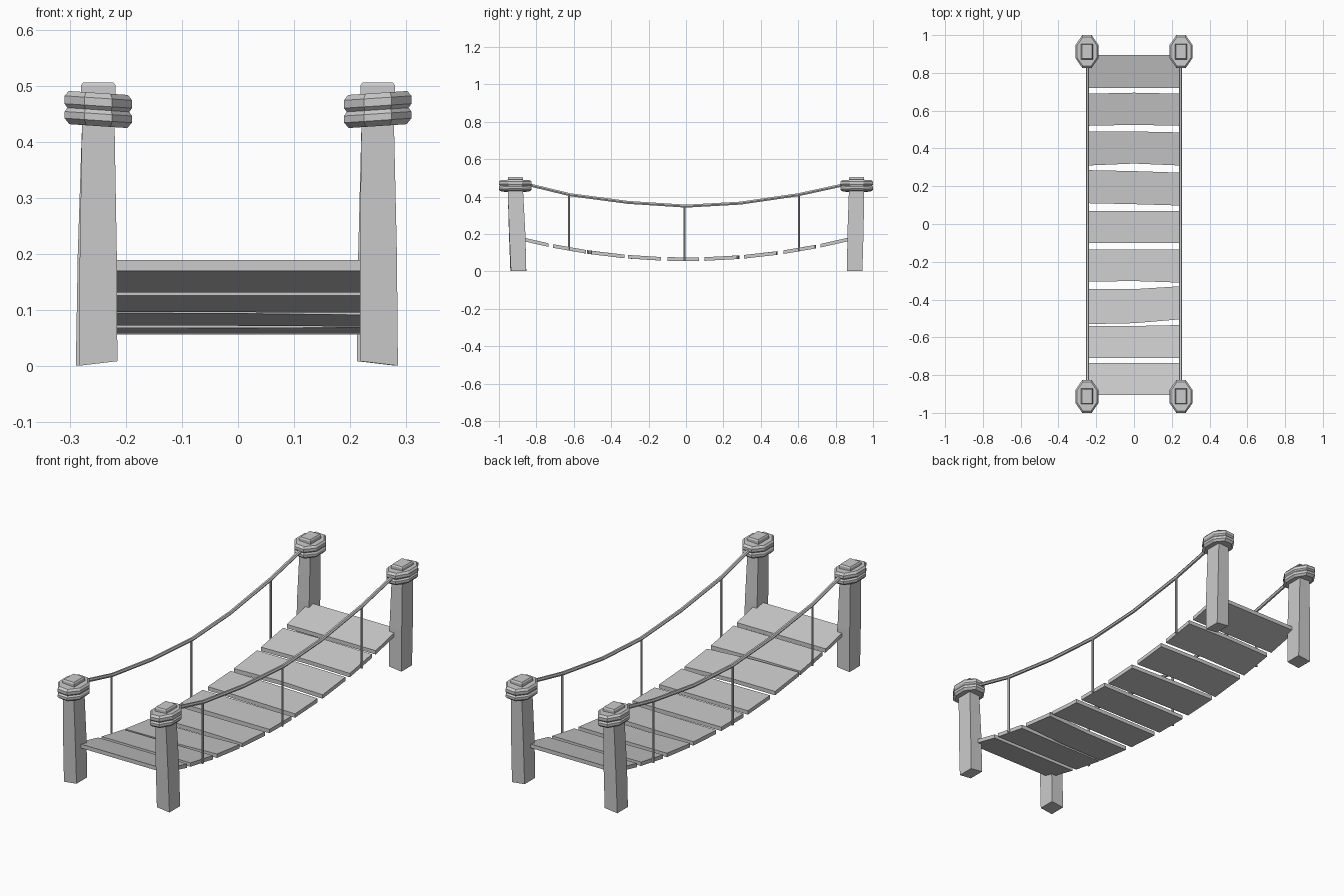
import bpy
from math import sin, cos, pi, hypot

if "Cube" in bpy.data.objects:
    bpy.data.objects.remove(bpy.data.objects["Cube"])


def loft(name, rings):
    """Flat-shaded capped skin through a list of equal-length vertex rings."""
    n = len(rings[0])
    verts = [v for ring in rings for v in ring]
    faces = [tuple(range(n))[::-1], tuple(range(len(verts) - n, len(verts)))]
    for r in range(len(rings) - 1):
        for i in range(n):
            j = (i + 1) % n
            faces.append((r*n + i, r*n + j, (r+1)*n + j, (r+1)*n + i))
    mesh = bpy.data.meshes.new(name)
    mesh.from_pydata(verts, [], faces)
    mesh.update()
    obj = bpy.data.objects.new(name, mesh)
    bpy.context.collection.objects.link(obj)
    return obj


def rect(x, y, z, hx, hy, tilt=0.0):
    return [(x + sx*hx, y + sy*hy, z + tilt*sx)
            for sx, sy in ((-1, -1), (1, -1), (1, 1), (-1, 1))]


def rope(name, x, points, radius, sides=6):
    """Rope in the yz plane at the given x."""
    rings = []
    for i, (y, z) in enumerate(points):
        a, b = points[max(i - 1, 0)], points[min(i + 1, len(points) - 1)]
        dy, dz = b[0] - a[0], b[1] - a[1]
        length = hypot(dy, dz)
        dy, dz = dy / length, dz / length
        ring = []
        for k in range(sides):
            t = -2 * pi * k / sides
            c, s = radius * cos(t), radius * sin(t)
            ring.append((x + c, y - dz * s, z + dy * s))
        rings.append([ring[-k] for k in range(sides)])
    return loft(name, rings)


def deck_z(y):
    return 0.065 + 0.14 * y * y


# Posts: slightly leaning, with a rope wrap near the top and a small cap
posts = {
    "front_left": (-1, -1, -0.249, -0.898),
    "front_right": (1, -1, 0.251, -0.895),
    "back_left": (-1, 1, -0.255, 0.902),
    "back_right": (1, 1, 0.246, 0.902),
}
wrap_profile = [(0.6, 0.428), (0.86, 0.428), (1, 0.438), (1, 0.45),
                (0.92, 0.457), (1, 0.464), (1, 0.478), (0.88, 0.487),
                (0.6, 0.487)]
for label, (sx, sy, bx, by) in posts.items():
    tx, ty = sx * 0.249, sy * 0.912
    loft(label + "_post", [
        rect(bx, by, 0.005, 0.034, 0.041, 0.004 * -sx),
        rect(bx*0.6 + tx*0.4, by*0.6 + ty*0.4, 0.2, 0.033, 0.043),
        rect(tx, ty, 0.43, 0.029, 0.041),
        rect(tx, ty, 0.485, 0.031, 0.041),
        rect(tx, ty, 0.5, 0.031, 0.041),
        rect(tx, ty, 0.506, 0.027, 0.037)])
    rings = []
    for f, z in wrap_profile:
        ring = []
        for k in range(8):
            a = (k + 0.5) * pi / 4
            c, s = f * cos(a) / cos(pi/8), f * sin(a) / cos(pi/8)
            ring.append((tx + 0.06*c, sy*0.913 + 0.087*s, z + 0.004*sx*c))
        rings.append(ring)
    loft(label + "_rope_wrap", rings)

# Planks: (front edge left, middle, right, back edge left, middle, right)
planks = [
    (0.72, 0.72, 0.72, 0.895, 0.895, 0.895),
    (0.52, 0.525, 0.52, 0.69, 0.695, 0.69),
    (0.31, 0.32, 0.31, 0.49, 0.49, 0.485),
    (0.11, 0.105, 0.098, 0.285, 0.28, 0.272),
    (-0.1, -0.1, -0.1, 0.07, 0.07, 0.07),
    (-0.305, -0.302, -0.31, -0.135, -0.135, -0.135),
    (-0.53, -0.525, -0.505, -0.345, -0.345, -0.33),
    (-0.71, -0.71, -0.71, -0.54, -0.54, -0.535),
    (-0.905, -0.905, -0.905, -0.735, -0.735, -0.735),
]
for i, p in enumerate(planks):
    rings = []
    for k, x in enumerate((-0.24, 0, 0.24)):
        f, b = p[k], p[k + 3]
        zf, zb, h = deck_z(f), deck_z(b), 0.0095
        rings.append([(x, f, zf - h), (x, b, zb - h), (x, b, zb + h), (x, f, zf + h)])
    loft(f"plank_{i + 1}", rings)

# Handrail ropes and their hanger ropes on both sides
rail = [(-0.9, 0.474), (-0.83, 0.461), (-0.62, 0.41), (-0.31, 0.369), (0, 0.349),
        (0.29, 0.365), (0.6, 0.41), (0.83, 0.46), (0.9, 0.474)]
for side, x in (("left", -0.246), ("right", 0.246)):
    rope(side + "_handrail_rope", x, rail, 0.009)
    for i, (y, top) in enumerate(((-0.625, 0.41), (-0.008, 0.349), (0.603, 0.41))):
        rope(f"{side}_hanger_rope_{i + 1}", x,
             [(y, deck_z(y) - 0.008), (y, top)], 0.006)
